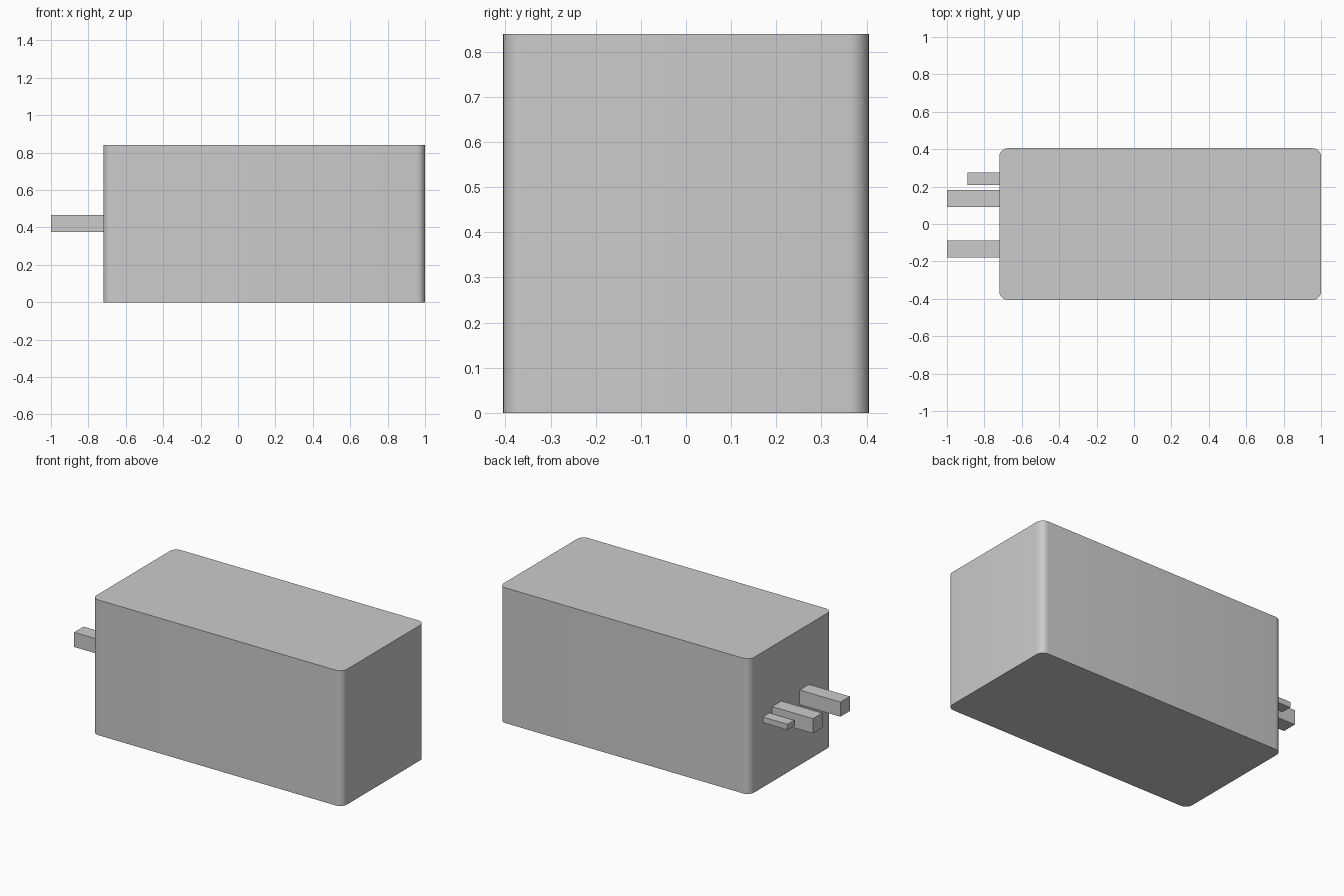
import bpy
import bmesh
from math import radians

default = bpy.data.objects.get("Cube")
if default:
    bpy.data.objects.remove(default, do_unlink=True)

grey = bpy.data.materials.new("light_grey")
grey.use_nodes = True
colour = (0.6, 0.6, 0.6, 1)
grey.diffuse_color = colour
grey.node_tree.nodes["Principled BSDF"].inputs["Base Color"].default_value = colour


def box(name, low, high, radius=0):
    """Box between two corners, with optionally rounded vertical edges."""
    bm = bmesh.new()
    bmesh.ops.create_cube(bm, size=1)
    for v in bm.verts:
        v.co = [(a + b) / 2 + c * (b - a) for a, b, c in zip(low, high, v.co)]
    if radius:
        upright = [e for e in bm.edges
                   if abs(e.verts[0].co.z - e.verts[1].co.z) > 0.1]
        bmesh.ops.bevel(bm, geom=upright, offset=radius, segments=8,
                        profile=0.5, affect='EDGES')
    mesh = bpy.data.meshes.new(name)
    bm.to_mesh(mesh)
    bm.free()
    mesh.materials.append(grey)
    obj = bpy.data.objects.new(name, mesh)
    bpy.context.collection.objects.link(obj)
    return obj


# Main housing, rounded at its four upright corners
housing = box("housing", (-0.72, -0.405, 0), (1, 0.405, 0.84), 0.045)
bpy.ops.object.select_all(action='DESELECT')
housing.select_set(True)
bpy.context.view_layer.objects.active = housing
bpy.ops.object.shade_smooth_by_angle(angle=radians(30))

# Two long square prongs and one short flat pin on the end face
for name, y in (("front_prong", -0.133), ("back_prong", 0.137)):
    box(name, (-1, y - 0.046, 0.375), (-0.7, y + 0.046, 0.466))
box("small_pin", (-0.89, 0.208, 0.402), (-0.7, 0.275, 0.437))
